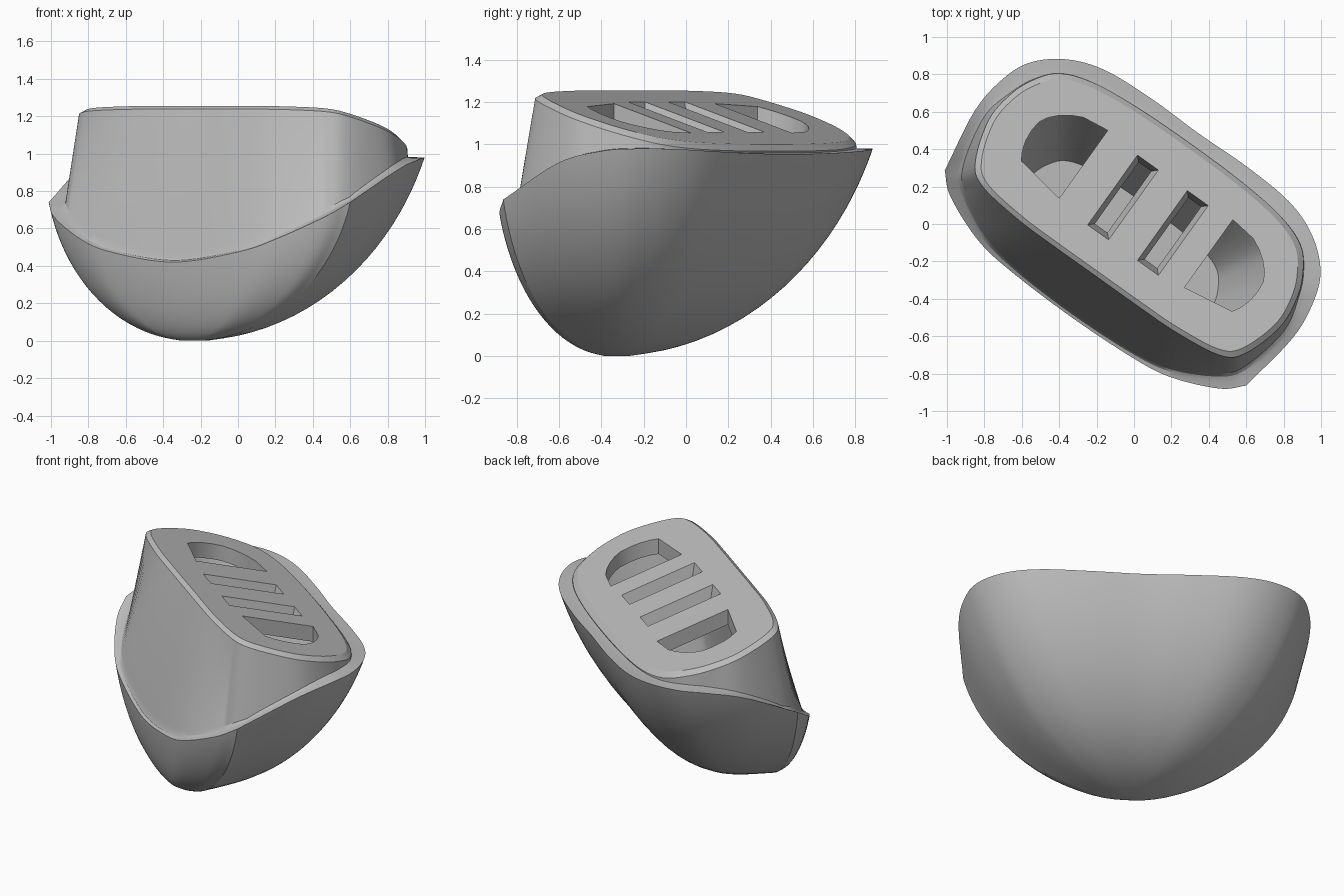
import bpy, bmesh, math
from mathutils import Vector

cube = bpy.data.objects.get("Cube")
if cube:
    bpy.data.objects.remove(cube)

# Half outline, back middle to front middle: rim u, v, z, shoulder u, v, wall foot u, v
STATIONS = [Vector(s) for s in (
    (0, .595, .955, 0, .525, 0, .522), (.31, .6, .958, .35, .517, .345, .514),
    (.6, .58, .968, .62, .487, .615, .488), (.8, .51, .978, .793, .423, .787, .428),
    (.95, .385, .98, .885, .315, .885, .322), (1.02, .23, .968, .94, .18, .945, .19),
    (1.045, 0, .912, .955, 0, .985, 0), (.99, -.355, .74, .885, -.22, .925, -.275),
    (.885, -.45, .66, .78, -.305, .83, -.39), (.645, -.55, .545, .52, -.34, .62, -.505),
    (.42, -.586, .475, .27, -.345, .41, -.553), (0, -.6, .42, 0, -.345, 0, -.57))]
CREASE = 7                      # station of the pointed rim corner
LOW_V = -.43                    # lowest point of the bowl
TURN = math.radians(-35.5)
STEPS = 6


def mirror(s):
    return Vector((-s[0], s[1], s[2], -s[3], s[4], -s[5], s[6]))


def spline(a, b, c, d, t):
    return .5 * (2 * b + (c - a) * t + (2 * a - 5 * b + 4 * c - d) * t * t
                 + (3 * b - a - 3 * c + d) * t ** 3)


def outline():
    """Smooth closed loop of samples; only the rim has a sharp corner."""
    half, last = [], len(STATIONS) - 1
    for i in range(last):
        b, c = STATIONS[i], STATIONS[i + 1]
        a = STATIONS[i - 1] if i else mirror(c)
        d = STATIONS[i + 2] if i + 2 <= last else mirror(b)
        rim_a = 2 * b - c if i == CREASE else a
        rim_d = 2 * c - b if i + 1 == CREASE else d
        for k in range(STEPS):
            t = k / STEPS
            rim, wall = spline(rim_a, b, c, rim_d, t), spline(a, b, c, d, t)
            half.append((i + t, Vector(rim[:3] + wall[3:])))
    half.append((last, STATIONS[last]))
    return half + [(i, mirror(s)) for i, s in half[-2:0:-1]]


LOOP = outline()


def top_z(v):
    return 1.156 - .31 * v


def world(u, v, z):
    c, s = math.cos(TURN), math.sin(TURN)
    return Vector((c * u - s * v, s * u + c * v, z))


def bowl_ring(r):
    """Rim shrunk towards the lowest point, dropping along part of an ellipse."""
    ring = []
    for i, s in LOOP:
        arc = .93 + .04 * min(max((i - 3.5) / (CREASE - 3.5), 0), 1)
        arc -= .04 * min(max((i - CREASE) / 3, 0), 1)
        drop = (1 - math.sqrt(1 - (arc * r) ** 2)) / (1 - math.sqrt(1 - arc ** 2))
        ring.append(world(s[0] * r, LOW_V + (s[1] - LOW_V) * r, s[2] * drop))
    return ring


def ledge_ring(part, rise):
    """Ring on the fillet between the rim and the foot of the wall."""
    return [world(s[0] + (s[5] - s[0]) * part, s[1] + (s[6] - s[1]) * part,
                  s[2] + rise * (1 - s[2])) for i, s in LOOP]


def shoulder_ring(scale_u, scale_v, drop, mid=.09):
    ring = []
    for i, s in LOOP:
        v = mid + (s[4] - mid) * scale_v
        ring.append(world(s[3] * scale_u, v, top_z(v) - drop))
    return ring


def loft(name, rings):
    bm = bmesh.new()
    loops = [[bm.verts.new(p) for p in ring] for ring in rings]
    for low, high in zip(loops, loops[1:]):
        n = len(low)
        for j in range(n):
            bm.faces.new((low[j], low[(j + 1) % n], high[(j + 1) % n], high[j]))
    bm.faces.new(loops[0][::-1])
    bm.faces.new(loops[-1])
    bmesh.ops.recalc_face_normals(bm, faces=bm.faces)
    mesh = bpy.data.meshes.new(name)
    bm.to_mesh(mesh)
    bm.free()
    obj = bpy.data.objects.new(name, mesh)
    bpy.context.collection.objects.link(obj)
    return obj


# Bowl, rim ledge and raised block in one skin
steps = 24
rings = [bowl_ring(math.sin(math.pi / 2 * k / steps)) for k in range(1, steps + 1)]
rings[0] = [Vector((p.x, p.y, 0)) for p in rings[0]]
rings += [ledge_ring(.55, .015), ledge_ring(.8, .04), ledge_ring(1, .1),
          shoulder_ring(1, 1, .025), shoulder_ring(.97, .94, 0)]
body = loft("vented_bowl", rings)

# Hollow inside with a flat floor and sloping walls
cavity_floor = [world(s[3] * .63, -.14 + (s[4] - .09) * .6, .3) for i, s in LOOP]
cutters = [loft("cavity_cutter", [cavity_floor, shoulder_ring(.86, .84, .1)])]

# Rounded end vents
VENT = [(.405, .326), (.405, -.12), (.686, -.075), (.712, -.03), (.73, .025), (.736, .09),
        (.73, .15), (.705, .195), (.663, .24), (.61, .278), (.551, .307)]
for side, shift in ((-1, 0), (1, .012)):
    cutters.append(loft("vent_cutter", [[world(side * u + shift, v, z) for u, v in VENT]
                                        for z in (.85, 1.4)]))

# Tapered middle slots
for centre in (-.13, .197):
    levels = []
    for inset, height in ((.035, -.13), (-.009, .03)):
        w, low, high = .068 - inset, -.147 + inset, .31 - inset
        corners = [(-w, low), (w, low), (w, high), (-w, high)]
        levels.append([world(centre + u, v, top_z(v) + height) for u, v in corners])
    cutters.append(loft("slot_cutter", levels))

bpy.ops.object.select_all(action='DESELECT')
bpy.context.view_layer.objects.active = body
body.select_set(True)
for cutter in cutters:
    cutter.hide_render = True
    mod = body.modifiers.new("cut", 'BOOLEAN')
    mod.operation, mod.solver, mod.object = 'DIFFERENCE', 'EXACT', cutter
    bpy.ops.object.modifier_apply(modifier=mod.name)
for cutter in cutters:
    bpy.data.objects.remove(cutter)

# One plain grey
grey = bpy.data.materials.new("plain_grey")
grey.use_nodes = True
colour = (.5, .5, .5, 1)
grey.diffuse_color = colour
grey.node_tree.nodes["Principled BSDF"].inputs["Base Color"].default_value = colour
body.data.materials.clear()
body.data.materials.append(grey)
bpy.ops.object.shade_smooth_by_angle(angle=math.radians(25))
